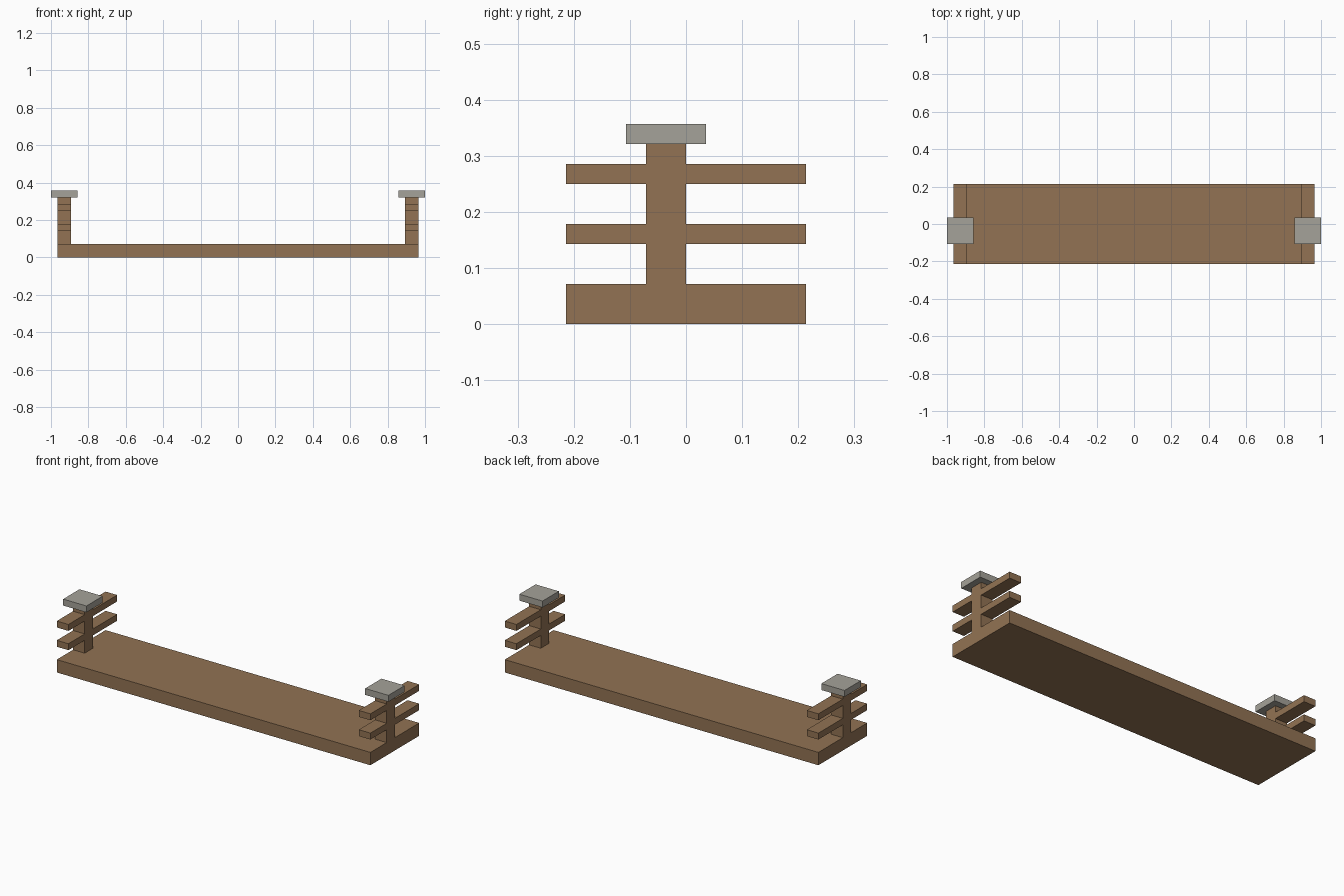
import bpy
import bmesh
from mathutils import Vector

default = bpy.data.objects.get("Cube")
if default:
    bpy.data.objects.remove(default, do_unlink=True)

U = 1 / 28  # building module: every size is a multiple of this


def material(name, rgb):
    mat = bpy.data.materials.new(name)
    mat.use_nodes = True
    mat.diffuse_color = (*rgb, 1)
    bsdf = next(n for n in mat.node_tree.nodes if n.type == 'BSDF_PRINCIPLED')
    bsdf.inputs["Base Color"].default_value = (*rgb, 1)
    bsdf.inputs["Roughness"].default_value = 0.8
    return mat


wood = material("brown wood", (0.287, 0.171, 0.087))
stone = material("grey stone", (0.376, 0.361, 0.319))


def box(name, low, high, mat):
    """Box between two corners, given in modules."""
    low, high = Vector(low) * U, Vector(high) * U
    size, centre = high - low, (low + high) / 2
    bm = bmesh.new()
    bmesh.ops.create_cube(bm, size=1)
    bmesh.ops.scale(bm, vec=size, verts=bm.verts)
    mesh = bpy.data.meshes.new(name)
    bm.to_mesh(mesh)
    bm.free()
    mesh.materials.append(mat)
    obj = bpy.data.objects.new(name, mesh)
    obj.location = centre
    bpy.context.collection.objects.link(obj)
    return obj


# Long flat deck
box("deck", (-27, -6, 0), (27, 6, 2), wood)

# Matching railing at each end
for side, s in (("left", 1), ("right", -1)):
    def end_box(name, x, y, z, mat):
        xs = sorted((s * x[0], s * x[1]))
        box(f"{side}_{name}", (xs[0], y[0], z[0]), (xs[1], y[1], z[1]), mat)

    end_box("post", (25, 27), (-2, 0), (2, 9), wood)
    end_box("post_cap", (24, 28), (-3, 1), (9, 10), stone)

    # Rails run out from both faces of the post
    for level, z in (("lower", 4), ("upper", 7)):
        end_box(f"{level}_front_rail", (25, 27), (-6, -2), (z, z + 1), wood)
        end_box(f"{level}_back_rail", (25, 27), (0, 6), (z, z + 1), wood)
